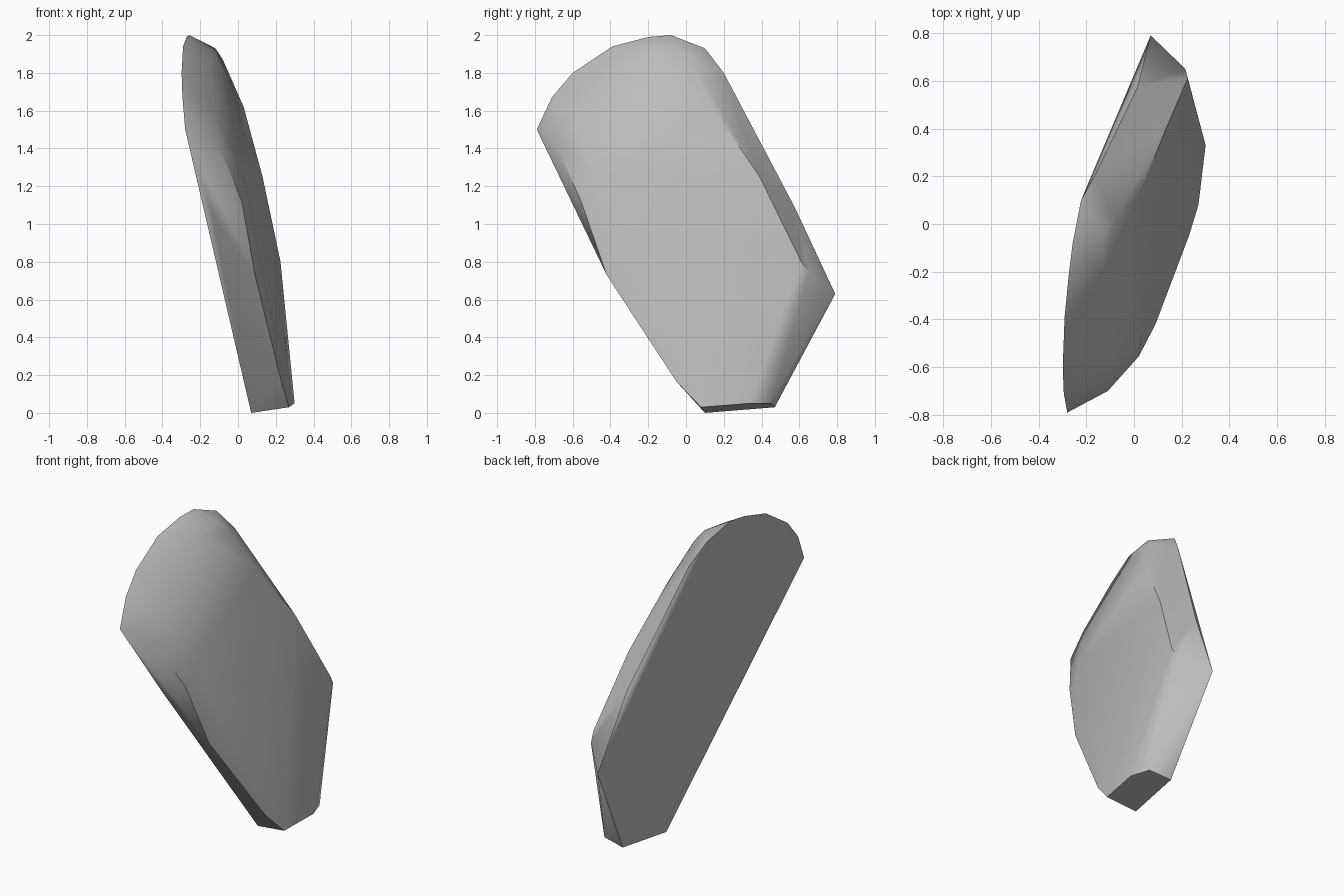
import bpy
import bmesh
from mathutils import Vector

default_cube = bpy.data.objects.get("Cube")
if default_cube:
    bpy.data.objects.remove(default_cube, do_unlink=True)


def make_material(name, color):
    material = bpy.data.materials.new(name)
    material.use_nodes = True
    material.diffuse_color = color
    material.node_tree.nodes["Principled BSDF"].inputs["Base Color"].default_value = color
    return material


def on_back_plane(y, z):
    """Point on the flat, slightly leaning back of the slab."""
    return Vector((0.056 + 0.138 * y - 0.151 * z, y, z))


def build_rock(name, points, material):
    """Chiselled stone: convex hull of its corner points, flat areas merged."""
    mesh = bpy.data.meshes.new(name)
    bm = bmesh.new()
    for point in points:
        bm.verts.new(point)
    hull = bmesh.ops.convex_hull(bm, input=bm.verts[:])
    unused = set(hull["geom_interior"]) | set(hull["geom_unused"])
    loose = [v for v in unused if isinstance(v, bmesh.types.BMVert) and v.is_valid]
    bmesh.ops.delete(bm, geom=loose, context="VERTS")
    bmesh.ops.dissolve_limit(bm, angle_limit=0.02, verts=bm.verts[:], edges=bm.edges[:])
    bmesh.ops.recalc_face_normals(bm, faces=bm.faces[:])
    bm.to_mesh(mesh)
    bm.free()
    mesh.materials.append(material)
    rock = bpy.data.objects.new(name, mesh)
    bpy.context.collection.objects.link(rock)
    return rock


# Outline of the flat back, as (y, z)
back_outline = [(-.79, 1.5), (-.71, 1.67), (-.6, 1.8), (-.39, 1.94), (-.2, 1.99),
                (-.08, 2), (.1, 1.93), (.79, .63), (.47, .03), (.1, 0)]
# Slanted foot of the front face
foot = [(.27, .08, .03), (.3, .33, .05), (.26, .45, .05)]
# Rim on the front side, with the bulge of the wall behind it
front_rim = [(-.11, -.7, 1.44), (.02, -.555, 1.12), (.09, -.42, .73),
             (.23, -.05, .165), (-.14, -.57, 1.06), (.03, -.48, 1.25)]
# Rim on the rear side, with the bulge of the wall behind it
rear_rim = [(.03, .14, 1.62), (.13, .39, 1.25), (.225, .61, .8),
            (.215, .65, .74), (.015, .575, 1.09), (-.165, .2, 1.8)]
# Rounded crown
crown = [(-.08, .03, 1.87), (-.12, -.02, 1.93), (-.13, -.2, 1.91),
         (-.15, -.38, 1.82), (-.13, -.46, 1.7), (-.12, -.6, 1.58)]

stone = make_material("grey stone", (0.5, 0.5, 0.5, 1))
corners = [on_back_plane(y, z) for y, z in back_outline]
corners += [Vector(p) for p in foot + front_rim + rear_rim + crown]
rock = build_rock("rock_slab", corners, stone)

# Soft facets, crisp rims
bpy.ops.object.select_all(action="DESELECT")
rock.select_set(True)
bpy.context.view_layer.objects.active = rock
bpy.ops.object.shade_smooth_by_angle(angle=0.75)
